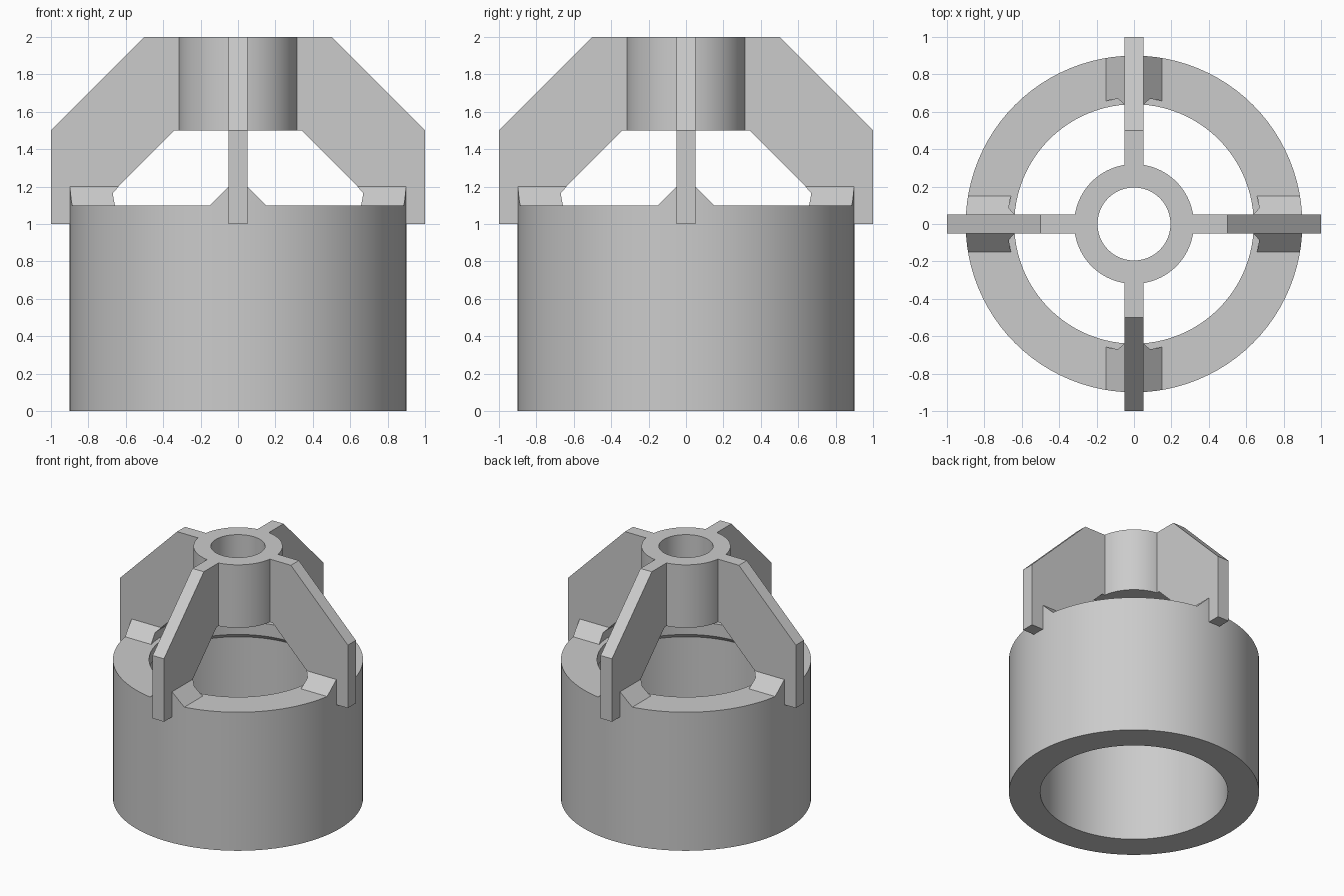
import bpy, bmesh, math
from mathutils import Matrix, Vector

cube = bpy.data.objects.get("Cube")
if cube:
    bpy.data.objects.remove(cube, do_unlink=True)

# Single material
GREY = (0.6, 0.6, 0.6, 1.0)
grey = bpy.data.materials.new("plain grey")
grey.use_nodes = True
grey.diffuse_color = GREY
grey.node_tree.nodes["Principled BSDF"].inputs["Base Color"].default_value = GREY


def finish(bm, name):
    bmesh.ops.recalc_face_normals(bm, faces=bm.faces)
    mesh = bpy.data.meshes.new(name)
    bm.to_mesh(mesh)
    bm.free()
    mesh.materials.append(grey)
    obj = bpy.data.objects.new(name, mesh)
    bpy.context.collection.objects.link(obj)
    return obj


def activate(obj):
    bpy.ops.object.select_all(action="DESELECT")
    obj.select_set(True)
    bpy.context.view_layer.objects.active = obj


def smooth(obj):
    activate(obj)
    bpy.ops.object.shade_smooth_by_angle(angle=math.radians(30))


def lathe(name, profile, sides=96):
    """Closed (radius, height) profile turned around the z axis."""
    bm = bmesh.new()
    rings = []
    for i in range(sides):
        a = math.tau * i / sides
        rings.append([bm.verts.new((r * math.cos(a), r * math.sin(a), z)) for r, z in profile])
    n = len(profile)
    for i in range(sides):
        here, after = rings[i], rings[(i + 1) % sides]
        for j in range(n):
            k = (j + 1) % n
            bm.faces.new((here[j], after[j], after[k], here[k]))
    return finish(bm, name)


def prism(name, points, direction, turn):
    """Flat outline pushed along a direction, then turned around z."""
    bm = bmesh.new()
    face = bm.faces.new([bm.verts.new(p) for p in points])
    moved = bmesh.ops.extrude_face_region(bm, geom=[face])["geom"]
    verts = [v for v in moved if isinstance(v, bmesh.types.BMVert)]
    bmesh.ops.translate(bm, verts=verts, vec=Vector(direction))
    bmesh.ops.transform(bm, matrix=Matrix.Rotation(turn, 4, "Z"), verts=bm.verts)
    return finish(bm, name)


OUTER, BORE, LIP = 0.9, 0.675, 0.64
RIM = 1.1
HALF = 0.05

# Tube body with a narrower lip at the top of the bore
smooth(lathe("tube_body", [(BORE, 0), (OUTER, 0), (OUTER, RIM), (LIP, RIM),
                           (LIP, 1.0), (BORE, 0.965)]))

# Central hub
smooth(lathe("hub", [(0.195, 1.5), (0.32, 1.5), (0.32, 2), (0.195, 2)]))

# Ring used to trim the ramps to the wall thickness
trim = lathe("ramp_trim", [(BORE, 1.0), (OUTER, 1.0), (OUTER, 1.3), (0.54, 1.3), (BORE, 1.165)])
trim.hide_render = True

fin_outline = [(0.31, 1.5), (0.31, 2), (0.5, 2), (1, 1.5), (1, 1), (BORE, 1),
               (BORE, 1.165), (0.34, 1.5)]
ramp_outline = [(-0.15, RIM), (0.15, RIM), (HALF, 1.2), (-HALF, 1.2)]

for i, side in enumerate(("left", "back", "right", "front")):
    turn = i * math.pi / 2
    # Upright fin joining hub and tube
    prism(f"{side}_fin", [(x, -HALF, z) for x, z in fin_outline], (0, 2 * HALF, 0), turn)
    # Sloped ramps at the foot of the fin
    ramp = prism(f"{side}_ramp", [(0.5, y, z) for y, z in ramp_outline], (0.5, 0, 0), turn)
    cut = ramp.modifiers.new("trim", "BOOLEAN")
    cut.operation = "INTERSECT"
    cut.solver = "EXACT"
    cut.object = trim
    activate(ramp)
    bpy.ops.object.modifier_apply(modifier=cut.name)
    smooth(ramp)

bpy.data.objects.remove(trim, do_unlink=True)
